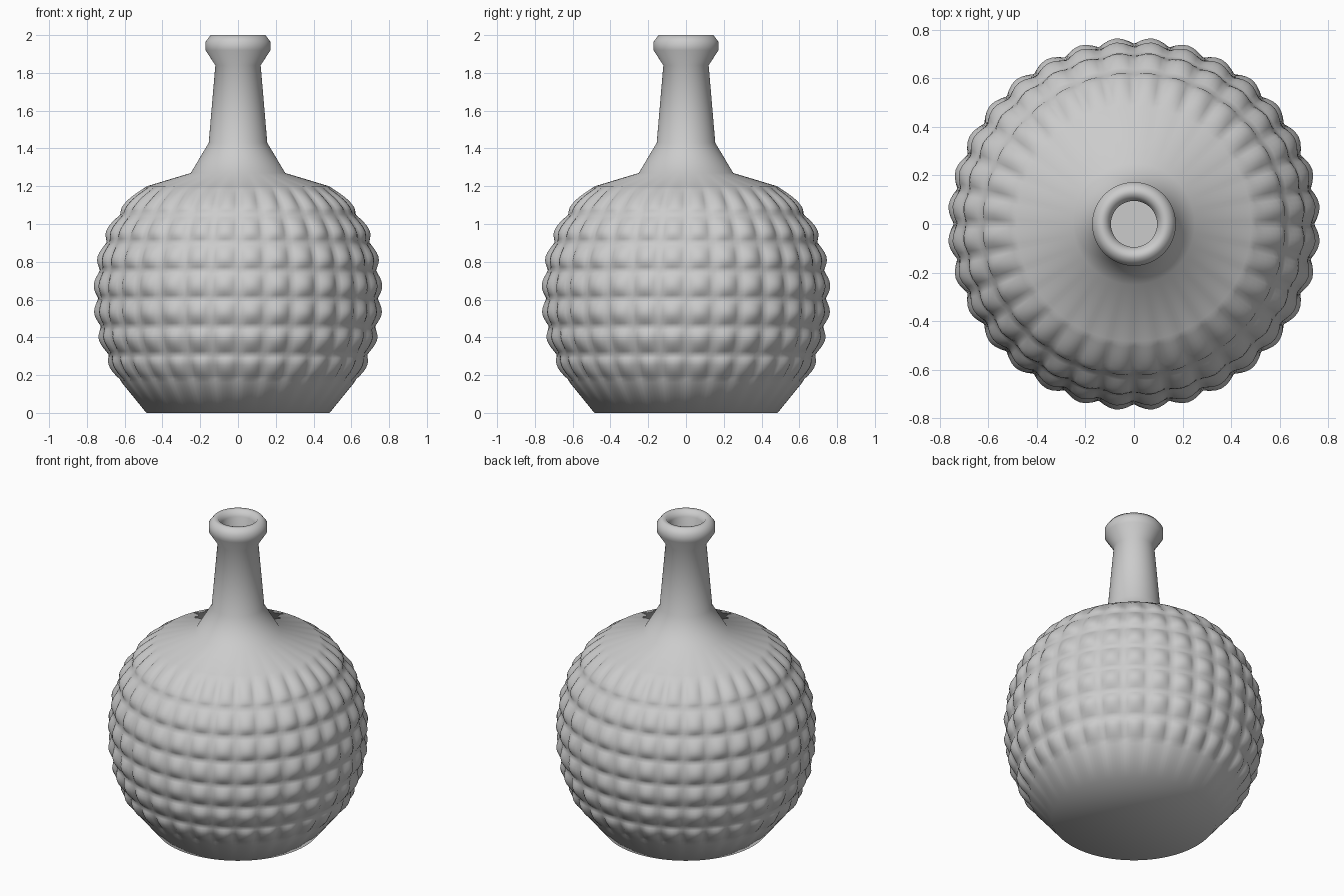
import bpy, bmesh, math

if "Cube" in bpy.data.objects:
    bpy.data.objects.remove(bpy.data.objects["Cube"])

SIDES, ROWS, SUB = 32, 7, 6          # bumps around, bump rows, mesh steps per bump
Z0, Z1 = 0.16, 1.20                  # height range of the bumps
N = SIDES * SUB

gray = bpy.data.materials.new("plain_gray")
gray.diffuse_color = (0.6, 0.6, 0.6, 1)
gray.use_nodes = True
gray.node_tree.nodes["Principled BSDF"].inputs["Base Color"].default_value = gray.diffuse_color

# smooth body curve (radius, height)
BODY = [(0.615, 0.16), (0.68, 0.27), (0.725, 0.40), (0.745, 0.52), (0.75, 0.65),
        (0.735, 0.80), (0.69, 0.95), (0.615, 1.08), (0.49, 1.20)]
LOWER = [(0.0, 0.0), (0.485, 0.0)]
UPPER = [(0.25, 1.27), (0.155, 1.43), (0.12, 1.84), (0.172, 1.92), (0.172, 1.965),
         (0.145, 2.0), (0.118, 2.0), (0.095, 1.965), (0.095, 1.45), (0.0, 1.45)]


def body_radius(z):
    for (r0, a), (r1, b) in zip(BODY, BODY[1:]):
        if z <= b + 1e-6:
            return r0 + (r1 - r0) * (z - a) / (b - a)
    return BODY[-1][0]


# profile with a bump strength for every ring
profile = [(r, z, 0.0) for r, z in LOWER]
steps = ROWS * 8
for i in range(steps + 1):
    t = i / steps
    z = Z0 + (Z1 - Z0) * t
    profile.append((body_radius(z), z, abs(math.sin(math.pi * ROWS * t))))
profile += [(r, z, 0.0) for r, z in UPPER]

# spin the profile, pushing bumps outward
bm = bmesh.new()
rings = []
for r, z, k in profile:
    if r == 0:
        rings.append([bm.verts.new((0, 0, z))])
        continue
    ring = []
    for j in range(N):
        a = 2 * math.pi * j / N
        rr = r + 0.028 * k * abs(math.sin(SIDES * a / 2)) - (0.008 if k else 0)
        ring.append(bm.verts.new((rr * math.cos(a), rr * math.sin(a), z)))
    rings.append(ring)
for lo, hi in zip(rings, rings[1:]):
    for j in range(N):
        q = (j + 1) % N
        if len(lo) == 1:
            bm.faces.new((lo[0], hi[q], hi[j]))
        elif len(hi) == 1:
            bm.faces.new((lo[j], lo[q], hi[0]))
        else:
            bm.faces.new((lo[j], lo[q], hi[q], hi[j]))
bmesh.ops.recalc_face_normals(bm, faces=bm.faces)
mesh = bpy.data.meshes.new("bottle")
bm.to_mesh(mesh)
bm.free()
mesh.materials.append(gray)
bottle = bpy.data.objects.new("bottle", mesh)
bpy.context.collection.objects.link(bottle)
bpy.context.view_layer.objects.active = bottle
bottle.select_set(True)
bpy.ops.object.shade_smooth_by_angle(angle=math.radians(60))
